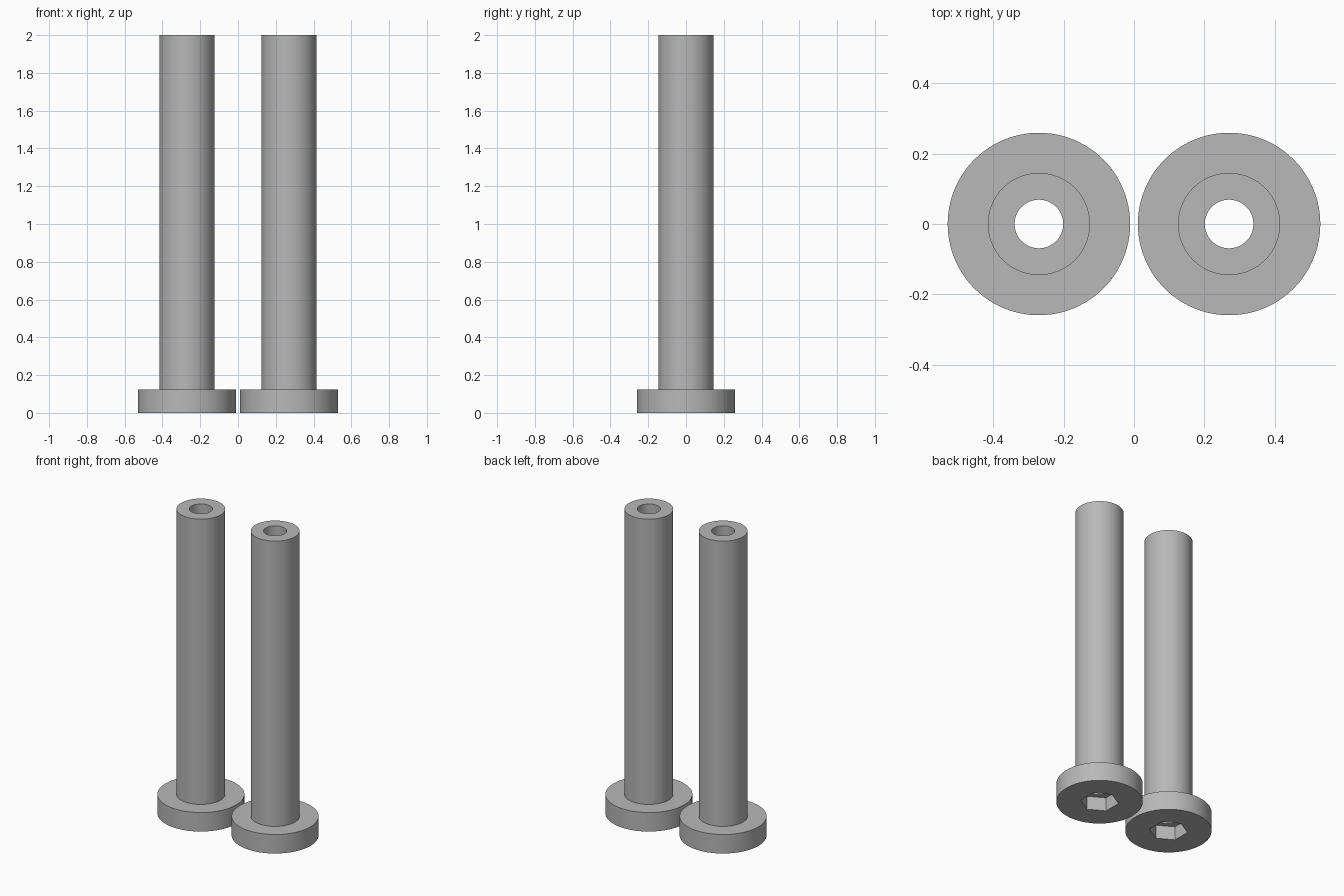
import bpy
import bmesh
from math import cos, pi, radians, tau

SEGMENTS = 96
HEAD_R, SHAFT_R, BORE_R, HEX_R = 0.259, 0.145, 0.069, 0.115
HEAD_H, HEIGHT, SOCKET_DEPTH = 0.125, 2.0, 0.09
SPACING = 0.27

cube = bpy.data.objects.get("Cube")
if cube:
    bpy.data.objects.remove(cube, do_unlink=True)

# Plain metal
metal = bpy.data.materials.new("grey_metal")
metal.use_nodes = True
grey = (0.48, 0.48, 0.48, 1)
metal.diffuse_color = grey
metal.node_tree.nodes["Principled BSDF"].inputs["Base Color"].default_value = grey


def circle(radius):
    return lambda angle: radius


def hexagon(radius):
    # Corners point along y
    return lambda angle: radius * cos(pi / 6) / cos((angle + pi / 6) % (pi / 3) - pi / 6)


def make_sleeve(name, x):
    # Closed profile: socket, underside, head, shaft, rim and bore
    profile = [
        (hexagon(HEX_R), SOCKET_DEPTH),
        (hexagon(HEX_R), 0),
        (circle(HEAD_R), 0),
        (circle(HEAD_R), HEAD_H),
        (circle(SHAFT_R), HEAD_H),
        (circle(SHAFT_R), HEIGHT),
        (circle(BORE_R), HEIGHT),
        (circle(BORE_R), SOCKET_DEPTH),
    ]
    bm = bmesh.new()
    rings = []
    for radius, z in profile:
        ring = []
        for i in range(SEGMENTS):
            a = tau * i / SEGMENTS
            r = radius(a)
            ring.append(bm.verts.new((r * cos(a), r * cos(a - pi / 2), z)))
        rings.append(ring)
    for low, high in zip(rings, rings[1:] + rings[:1]):
        for i in range(SEGMENTS):
            j = (i + 1) % SEGMENTS
            bm.faces.new((low[i], low[j], high[j], high[i]))
    bmesh.ops.recalc_face_normals(bm, faces=bm.faces)
    mesh = bpy.data.meshes.new(name)
    bm.to_mesh(mesh)
    bm.free()
    mesh.materials.append(metal)
    sleeve = bpy.data.objects.new(name, mesh)
    sleeve.location.x = x
    bpy.context.collection.objects.link(sleeve)
    bpy.ops.object.select_all(action="DESELECT")
    sleeve.select_set(True)
    bpy.context.view_layer.objects.active = sleeve
    bpy.ops.object.shade_smooth_by_angle(angle=radians(30))


make_sleeve("left_sleeve_bolt", SPACING)
make_sleeve("right_sleeve_bolt", -SPACING)
